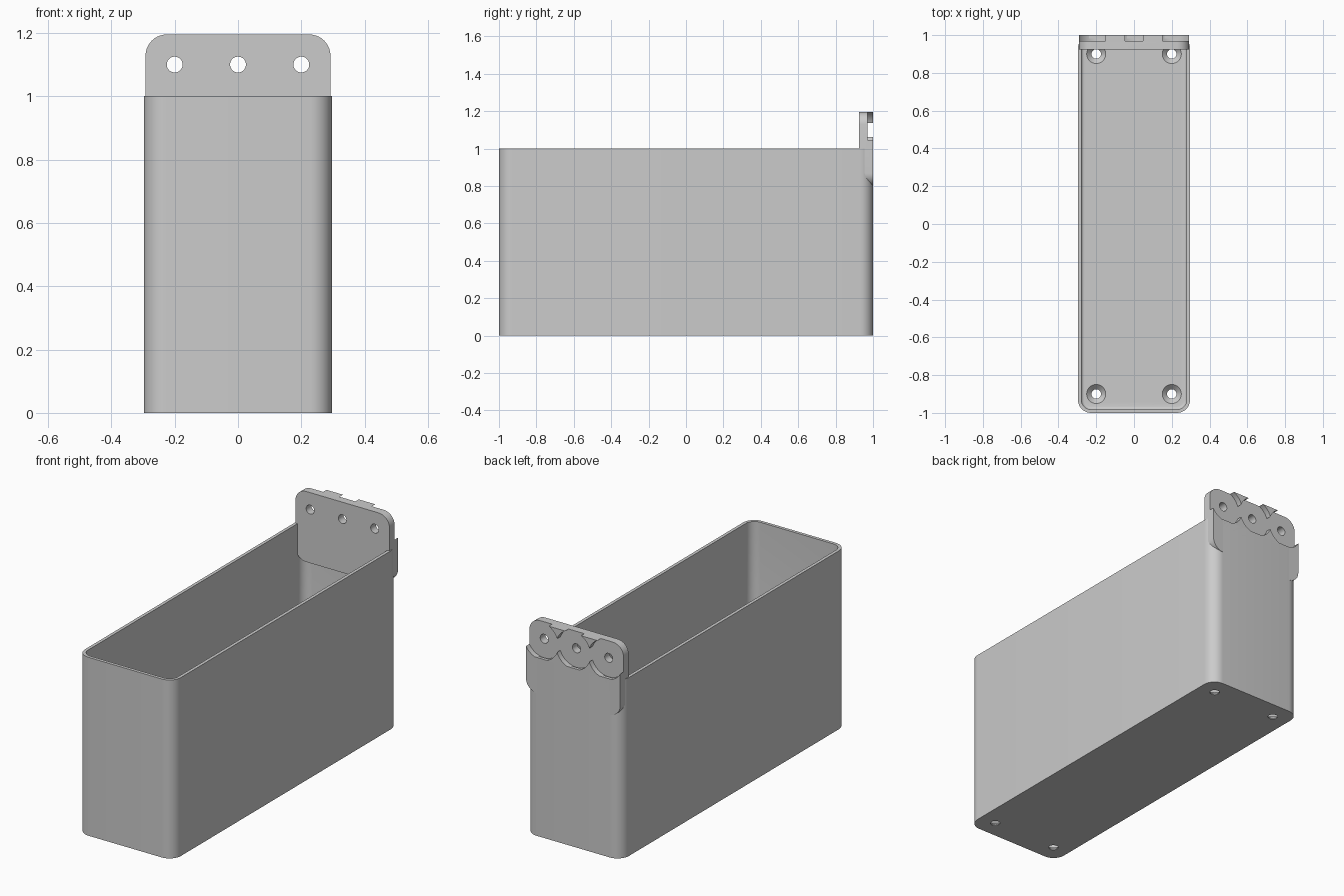
import bpy, bmesh, math
from mathutils import Matrix

if "Cube" in bpy.data.objects:
    bpy.data.objects.remove(bpy.data.objects["Cube"], do_unlink=True)

grey = bpy.data.materials.new("plain grey")
grey.use_nodes = True
colour = (0.6, 0.6, 0.6, 1)
grey.diffuse_color = colour
grey.node_tree.nodes["Principled BSDF"].inputs["Base Color"].default_value = colour


def finish(bm, name):
    bmesh.ops.recalc_face_normals(bm, faces=bm.faces)
    mesh = bpy.data.meshes.new(name)
    bm.to_mesh(mesh)
    bm.free()
    mesh.materials.append(grey)
    ob = bpy.data.objects.new(name, mesh)
    bpy.context.collection.objects.link(ob)
    return ob


def rounded_block(name, hx, hy, r, low, high, steps=10, floor_round=0):
    """Rounded rectangle extruded along z, optionally with a rounded bottom edge."""
    bm = bmesh.new()
    ring = []
    for q, (sx, sy) in enumerate([(1, 1), (-1, 1), (-1, -1), (1, -1)]):
        for i in range(steps + 1):
            a = math.pi / 2 * (q + i / steps)
            ring.append(bm.verts.new((sx * (hx - r) + r * math.cos(a),
                                      sy * (hy - r) + r * math.sin(a), low)))
    base = bm.faces.new(ring)
    out = bmesh.ops.extrude_face_region(bm, geom=[base], use_keep_orig=True)
    top = [v for v in out["geom"] if isinstance(v, bmesh.types.BMVert)]
    bmesh.ops.translate(bm, verts=top, vec=(0, 0, high - low))
    if floor_round:
        edges = [e for e in bm.edges if all(abs(v.co.z - low) < 1e-5 for v in e.verts)]
        bmesh.ops.bevel(bm, geom=edges, offset=floor_round, segments=4,
                        profile=0.5, affect="EDGES")
    return finish(bm, name)


def cylinder(name, r1, r2, depth, location, along_y=False):
    bm = bmesh.new()
    turn = Matrix.Rotation(math.pi / 2, 4, "X") if along_y else Matrix()
    bmesh.ops.create_cone(bm, cap_ends=True, segments=48, radius1=r1, radius2=r2,
                          depth=depth, matrix=Matrix.Translation(location) @ turn)
    return finish(bm, name)


def cut(target, cutters):
    for c in cutters:
        c.hide_render = True
        c.hide_viewport = True
        mod = target.modifiers.new(c.name, "BOOLEAN")
        mod.operation = "DIFFERENCE"
        mod.solver = "EXACT"
        mod.object = c
    bpy.context.view_layer.update()
    graph = bpy.context.evaluated_depsgraph_get()
    mesh = bpy.data.meshes.new_from_object(target.evaluated_get(graph))
    target.modifiers.clear()
    target.data = mesh
    for c in cutters:
        bpy.data.objects.remove(c, do_unlink=True)
    bpy.ops.object.select_all(action="DESELECT")
    bpy.context.view_layer.objects.active = target
    target.select_set(True)
    bpy.ops.object.shade_smooth_by_angle(angle=math.radians(30))


# Open bin with rounded corners and a rounded inner floor edge
floor = 0.03
wall = 0.018
bin_body = rounded_block("bin_body", 0.297, 1, 0.07, 0, 1)
cutters = [rounded_block("cavity", 0.297 - wall, 1 - wall, 0.07 - wall, floor, 1.2,
                         floor_round=0.015)]

# Countersunk screw holes in the floor
for x in (-0.2, 0.2):
    for y in (-0.9, 0.9):
        cutters.append(cylinder("floor_hole", 0.025, 0.025, 0.2, (x, y, 0)))
        cutters.append(cylinder("countersink", 0.025, 0.051, 0.026, (x, y, floor - 0.0125)))
cut(bin_body, cutters)

# Hanging plate at the back, drawn flat and then stood upright
plate = rounded_block("hanging_plate", 0.292, 0.1975, 0.067, -0.0375, 0.0375)
plate.data.transform(Matrix.Translation((0, 0.9625, 0.9975))
                     @ Matrix.Rotation(math.pi / 2, 4, "X"))

# Screw holes with wide round recesses on the back
cutters = []
for x in (-0.2, 0, 0.2):
    cutters.append(cylinder("plate_hole", 0.025, 0.025, 0.4, (x, 0.96, 1.1), True))
    cutters.append(cylinder("plate_recess", 0.107, 0.107, 0.1, (x, 1.02, 1.1), True))
cut(plate, cutters)
